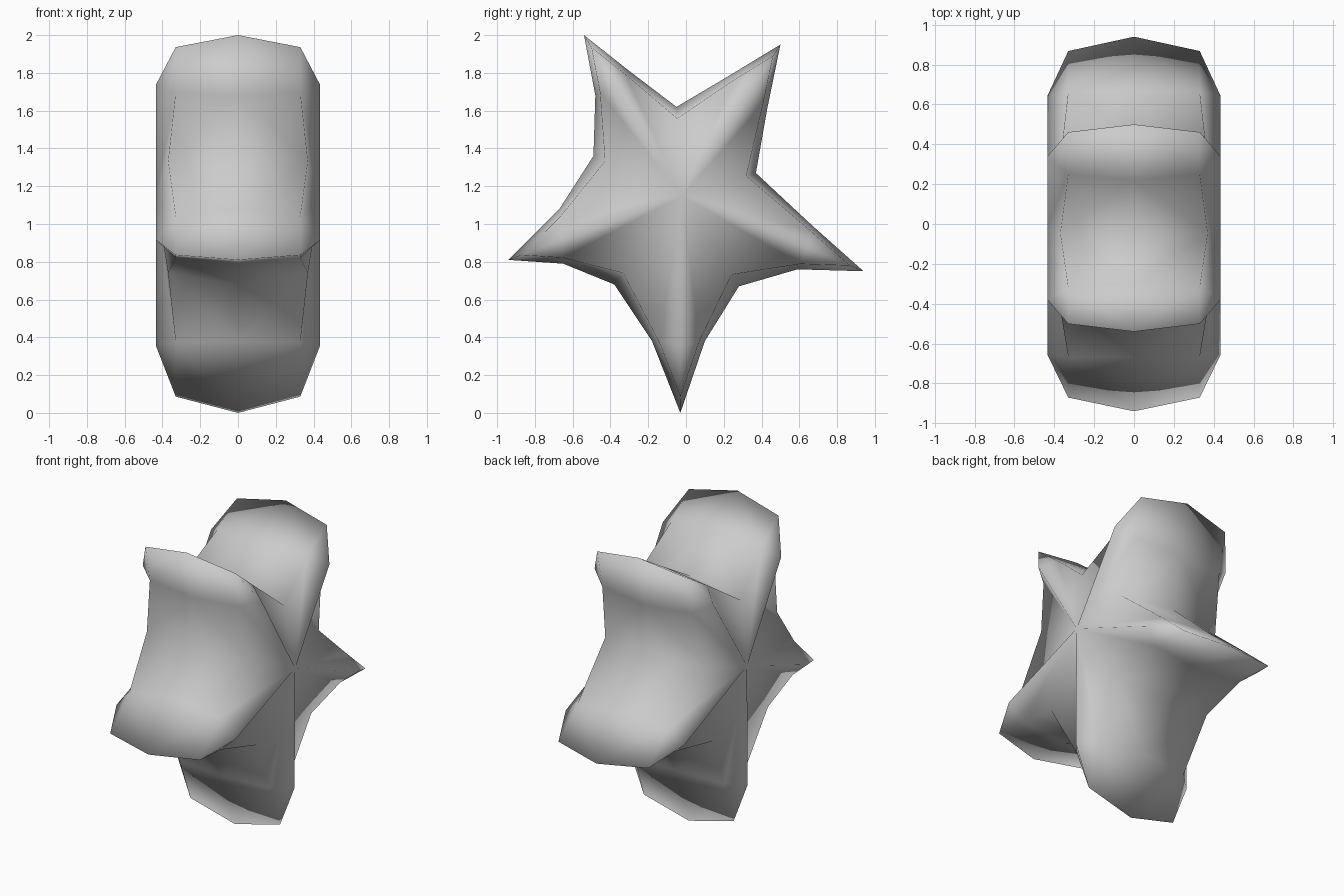
import bpy, bmesh
from mathutils import Vector

if "Cube" in bpy.data.objects:
    bpy.data.objects.remove(bpy.data.objects["Cube"])

# Side profile (y, z): per arm -> tip, mid point before tip, mid point after tip, valley after
C = Vector((-0.02, 1.15))
ARMS = [
    ((-0.54, 2.00), (-0.48, 1.68), (-0.30, 1.81), (-0.05, 1.62)),
    ((0.50, 1.95), (0.22, 1.78), (0.43, 1.61), (0.37, 1.27)),
    ((0.94, 0.75), (0.67, 0.99), (0.59, 0.76), (0.28, 0.67)),
    ((-0.03, 0.00), (0.10, 0.38), (-0.18, 0.38), (-0.38, 0.68)),
    ((-0.94, 0.81), (-0.65, 0.79), (-0.67, 1.08), (-0.49, 1.36)),
]
W = 0.435

bm = bmesh.new()


def vert(x, p):
    return bm.verts.new((x, p[0], p[1]))


# Shared hub and valley vertices
hub = vert(W, C)
valleys = [(vert(0, a[3]), vert(0.37, Vector(a[3]).lerp(C, 0.13))) for a in ARMS]

# Five blade-like arms, half width
for i, (tip, before, after, _) in enumerate(ARMS):
    tip = Vector(tip)
    ridge = C.lerp(tip, 0.69)
    t0, t1, t2 = vert(0, tip), vert(0.33, C.lerp(tip, 0.925)), vert(W, ridge)
    for mid, (v0, v1) in ((before, valleys[i - 1]), (after, valleys[i])):
        m0 = vert(0, mid)
        m1 = vert(0.33, Vector(mid).lerp(ridge, 0.25))
        for f in ((t0, t1, m1, m0), (t1, t2, m1), (m0, m1, v1, v0), (m1, t2, hub, v1)):
            bm.faces.new(f)

# Mirror to the other half
bmesh.ops.mirror(bm, geom=bm.verts[:] + bm.edges[:] + bm.faces[:], axis='X', merge_dist=0.0005)
bmesh.ops.remove_doubles(bm, verts=bm.verts[:], dist=0.0005)
bmesh.ops.recalc_face_normals(bm, faces=bm.faces[:])
for f in bm.faces:
    f.smooth = True

me = bpy.data.meshes.new("star")
bm.to_mesh(me)
bm.free()
star = bpy.data.objects.new("star", me)
bpy.context.collection.objects.link(star)
